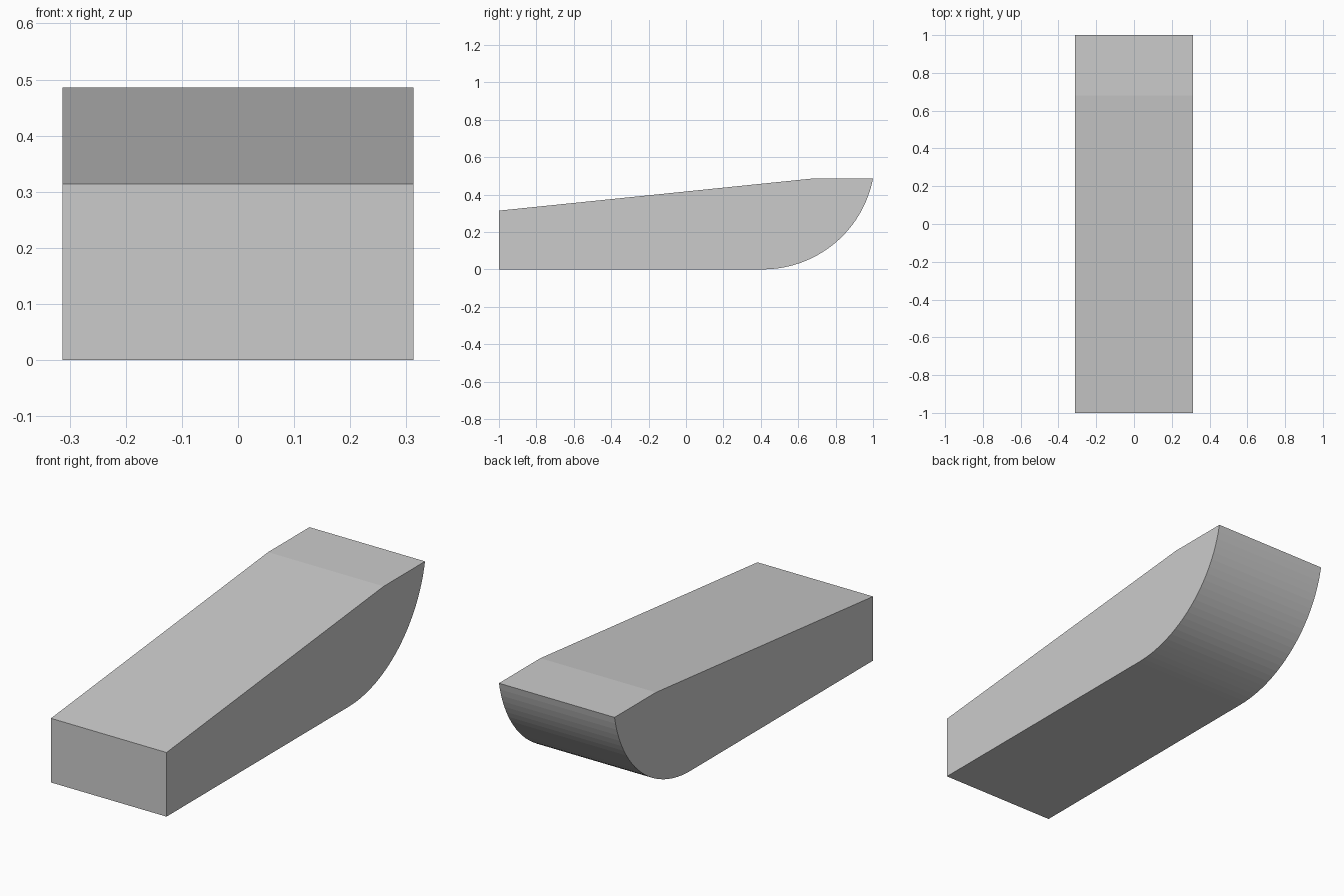
import bpy
import bmesh
import math

if "Cube" in bpy.data.objects:
    bpy.data.objects.remove(bpy.data.objects["Cube"])

HALF_WIDTH = 0.313
TOP = 0.486
RADIUS = 0.6
ARC_STEPS = 24

# Side profile (y, z): flat base, rounded back, level ledge, sloping top
center_y = 1 - math.sqrt(RADIUS**2 - (RADIUS - TOP)**2)
sweep = math.acos((RADIUS - TOP) / RADIUS)
profile = [(-1, 0)]
for i in range(ARC_STEPS + 1):
    a = sweep * i / ARC_STEPS
    profile.append((center_y + RADIUS * math.sin(a), RADIUS * (1 - math.cos(a))))
profile += [(0.68, TOP), (-1, 0.314)]

# Extrude the profile across the width
bm = bmesh.new()
side = bm.faces.new([bm.verts.new((-HALF_WIDTH, y, z)) for y, z in profile])
ext = bmesh.ops.extrude_face_region(bm, geom=[side])
moved = [v for v in ext["geom"] if isinstance(v, bmesh.types.BMVert)]
bmesh.ops.translate(bm, verts=moved, vec=(2 * HALF_WIDTH, 0, 0))
bmesh.ops.recalc_face_normals(bm, faces=bm.faces)

mesh = bpy.data.meshes.new("sloped_block")
bm.to_mesh(mesh)
bm.free()
block = bpy.data.objects.new("sloped_block", mesh)
bpy.context.collection.objects.link(block)

# Plain grey
grey = bpy.data.materials.new("light_grey")
grey.diffuse_color = (0.6, 0.6, 0.6, 1)
grey.use_nodes = True
grey.node_tree.nodes["Principled BSDF"].inputs["Base Color"].default_value = grey.diffuse_color
mesh.materials.append(grey)
